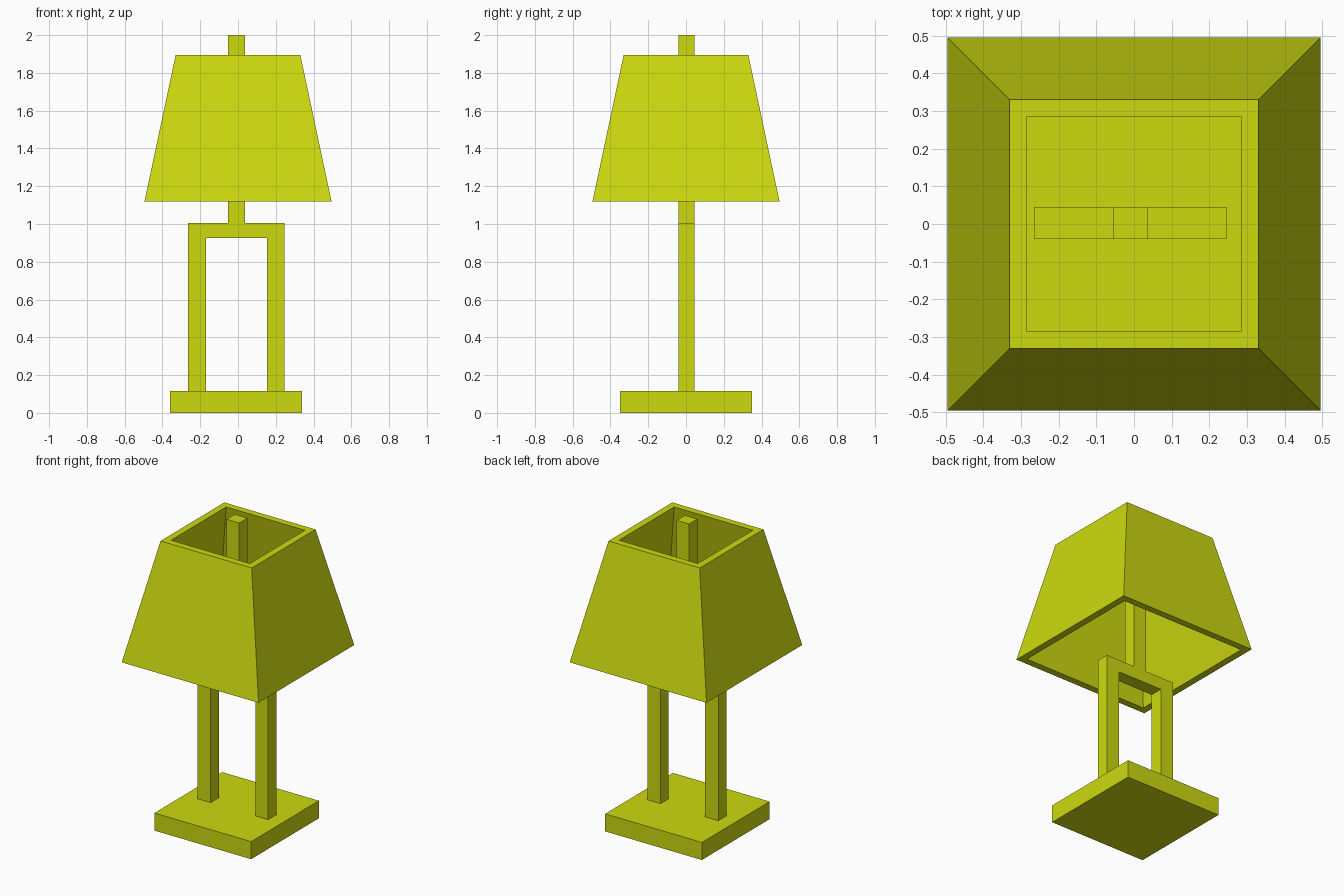
import bpy
import bmesh
from mathutils import Vector

cube = bpy.data.objects.get("Cube")
if cube:
    bpy.data.objects.remove(cube, do_unlink=True)

COLOUR = (0.61, 0.70, 0.0048, 1.0)
paint = bpy.data.materials.new("lime_yellow")
paint.use_nodes = True
paint.diffuse_color = COLOUR
paint.node_tree.nodes["Principled BSDF"].inputs["Base Color"].default_value = COLOUR


def finish(name, bm):
    """Turn a bmesh into a flat-shaded, painted object."""
    bmesh.ops.recalc_face_normals(bm, faces=bm.faces)
    mesh = bpy.data.meshes.new(name)
    bm.to_mesh(mesh)
    bm.free()
    mesh.materials.append(paint)
    obj = bpy.data.objects.new(name, mesh)
    bpy.context.collection.objects.link(obj)
    return obj


def extrude_profile(name, points, offset):
    """Solid made by sweeping a closed outline along an offset."""
    bm = bmesh.new()
    face = bm.faces.new([bm.verts.new(p) for p in points])
    swept = bmesh.ops.extrude_face_region(bm, geom=[face], use_keep_orig=True)
    moved = [v for v in swept["geom"] if isinstance(v, bmesh.types.BMVert)]
    bmesh.ops.translate(bm, verts=moved, vec=Vector(offset))
    return finish(name, bm)


def square_ring(bm, half, z):
    corners = ((-1, -1), (1, -1), (1, 1), (-1, 1))
    return [bm.verts.new((sx * half, sy * half, z)) for sx, sy in corners]


# Base slab
extrude_profile("base", [(-0.36, -0.35, 0), (0.34, -0.35, 0),
                         (0.34, 0.35, 0), (-0.36, 0.35, 0)], (0, 0, 0.115))

# Two legs, crossbar and central pole in one outline
outline = [(-0.265, 0.115), (-0.17, 0.115), (-0.17, 0.925), (0.153, 0.925),
           (0.153, 0.115), (0.246, 0.115), (0.246, 1.005), (0.036, 1.005),
           (0.036, 2.0), (-0.054, 2.0), (-0.054, 1.005), (-0.265, 1.005)]
extrude_profile("frame_and_pole", [(x, -0.04, z) for x, z in outline], (0, 0.085, 0))

# Hollow tapered shade, open above and below
bm = bmesh.new()
BOTTOM, TOP, WALL = 1.12, 1.895, 0.045
rings = [square_ring(bm, half, z) for half, z in (
    (0.495, BOTTOM), (0.33, TOP), (0.33 - WALL, TOP), (0.495 - WALL, BOTTOM))]
for i, ring in enumerate(rings):
    after = rings[(i + 1) % len(rings)]
    for j in range(4):
        k = (j + 1) % 4
        bm.faces.new((ring[j], ring[k], after[k], after[j]))
finish("lampshade", bm)
